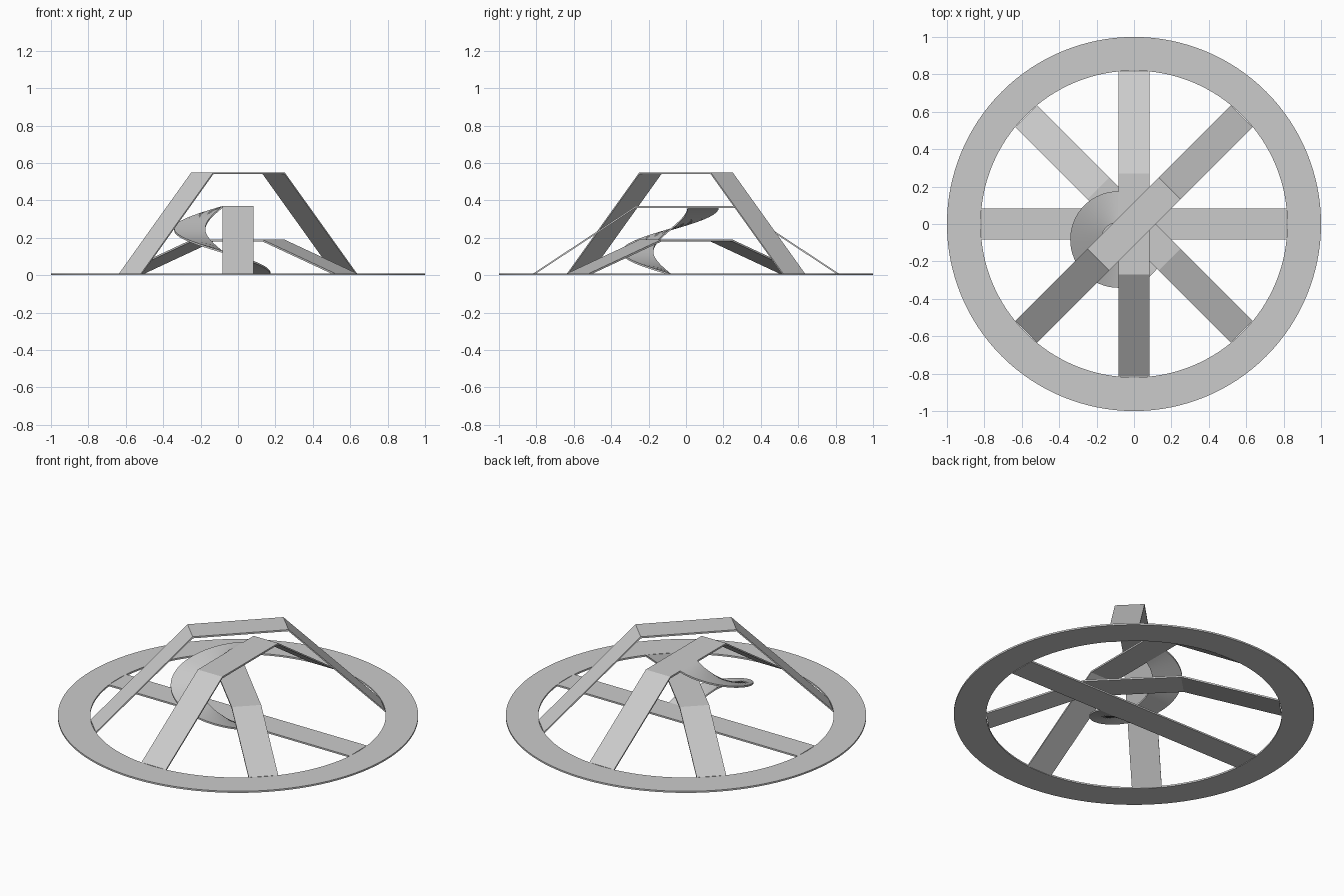
import bpy, bmesh
from math import sin, cos, pi, radians

if "Cube" in bpy.data.objects:
    bpy.data.objects.remove(bpy.data.objects["Cube"])

R_OUT, R_IN = 1.0, 0.82      # ring radii
HALF = 0.083                 # half width of every strip
T = 0.01                     # sheet thickness
STEP = 0.18                  # height difference between bridges


def ribbon(name, rails, closed=False, smooth=False):
    """Thin solid band; rails is a list of (left, right) top-edge points."""
    bm = bmesh.new()
    rows = []
    for a, b in rails:
        rows.append([bm.verts.new(p) for p in (
            a, b, (b[0], b[1], b[2] - T), (a[0], a[1], a[2] - T))])
    n = len(rows)
    for i in range(n if closed else n - 1):
        p, q = rows[i], rows[(i + 1) % n]
        for k in range(4):
            m = (k + 1) % 4
            bm.faces.new((p[k], p[m], q[m], q[k]))
    if not closed:
        bm.faces.new(rows[0])
        bm.faces.new(rows[-1][::-1])
    bmesh.ops.recalc_face_normals(bm, faces=bm.faces)
    me = bpy.data.meshes.new(name)
    bm.to_mesh(me)
    bm.free()
    ob = bpy.data.objects.new(name, me)
    bpy.context.collection.objects.link(ob)
    if smooth:
        bpy.ops.object.select_all(action='DESELECT')
        ob.select_set(True)
        bpy.context.view_layer.objects.active = ob
        bpy.ops.object.shade_smooth_by_angle(angle=radians(30))
    return ob


def bridge(name, angle, height):
    """Straight strip across the ring, raised to a flat middle."""
    end = (R_IN ** 2 - HALF ** 2) ** 0.5
    c, s = cos(radians(angle)), sin(radians(angle))
    rails = []
    for d, z in ((-end, 0), (-0.27, height), (0.27, height), (end, 0)):
        rails.append([(d * c - w * s, d * s + w * c, z + T) for w in (HALF, -HALF)])
    ribbon(name, rails)


# Flat outer ring
N = 128
ring = []
for i in range(N):
    a = 2 * pi * i / N
    ring.append([(r * cos(a), r * sin(a), T) for r in (R_IN, R_OUT)])
ribbon("outer_ring", ring, closed=True, smooth=True)

# Four crossing bridges, each one level higher
bridge("ground_strip", 0, 0)
bridge("low_bridge", -45, STEP)
bridge("middle_bridge", 90, 2 * STEP)
bridge("high_bridge", 45, 3 * STEP)

# Spiral ramp: three quarter turns from the middle bridge to the ground strip
ramp = []
M = 60
for i in range(M + 1):
    t = i / M
    a = pi / 2 + 1.5 * pi * t
    z = 2 * STEP * (1 - t) + T
    ramp.append([(-HALF + r * cos(a), -HALF + r * sin(a), z) for r in (0.092, 0.258)])
ribbon("spiral_ramp", ramp, smooth=True)
